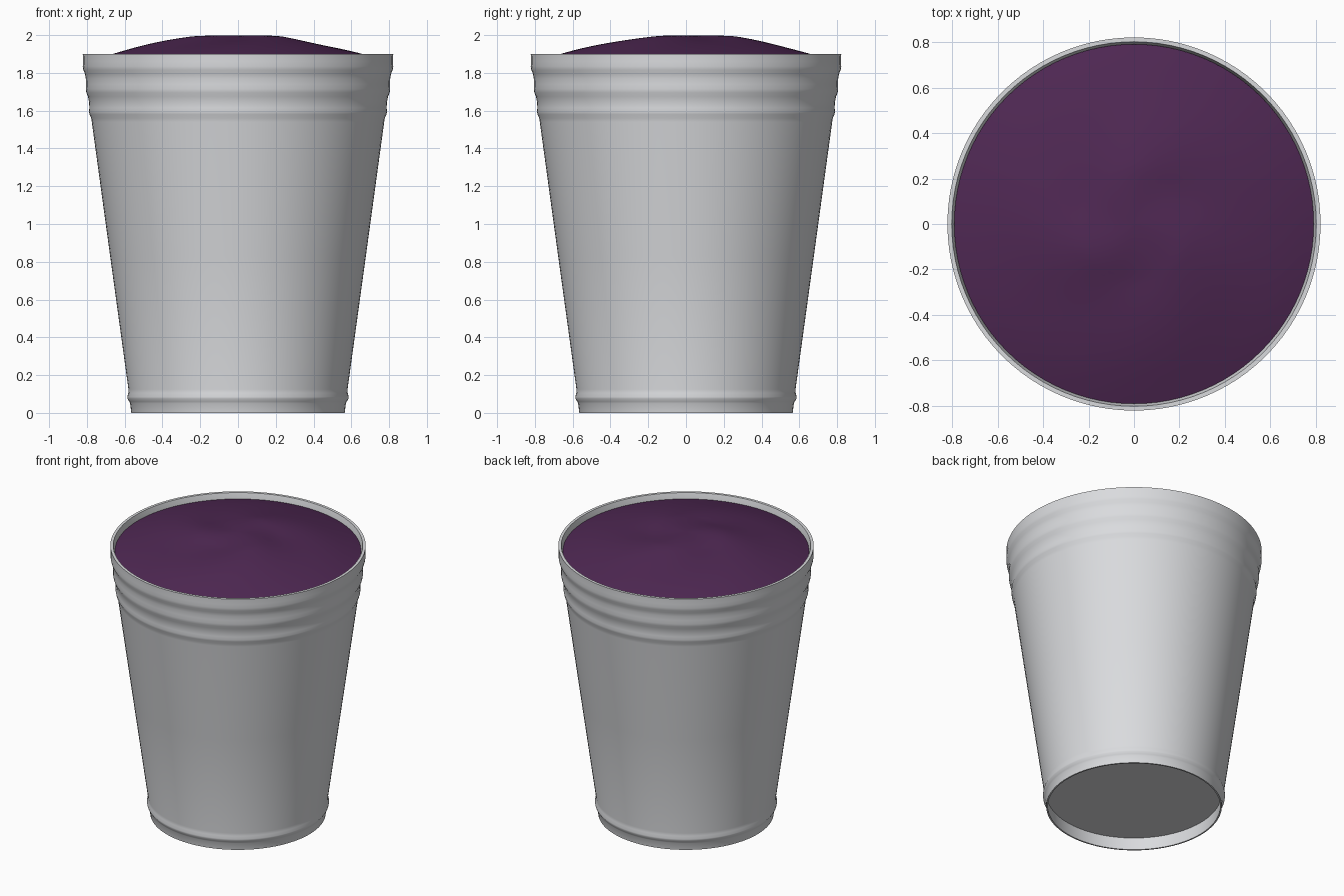
import bpy, bmesh, math

if "Cube" in bpy.data.objects:
    bpy.data.objects.remove(bpy.data.objects["Cube"])

SEG = 96


def material(name, rgb):
    m = bpy.data.materials.new(name)
    m.diffuse_color = (*rgb, 1)
    m.use_nodes = True
    m.node_tree.nodes["Principled BSDF"].inputs["Base Color"].default_value = m.diffuse_color
    return m


grey = material("light grey", (0.70, 0.71, 0.73))
purple = material("dark purple", (0.078, 0.021, 0.087))


def finish(bm, name, mat):
    bmesh.ops.recalc_face_normals(bm, faces=bm.faces)
    me = bpy.data.meshes.new(name)
    bm.to_mesh(me)
    bm.free()
    ob = bpy.data.objects.new(name, me)
    bpy.context.collection.objects.link(ob)
    me.materials.append(mat)
    bpy.ops.object.select_all(action='DESELECT')
    ob.select_set(True)
    bpy.context.view_layer.objects.active = ob
    bpy.ops.object.shade_smooth_by_angle(angle=math.radians(40))
    return ob


def ring_surface(bm, radii, height):
    """Centre vertex plus rings; height(r, angle) gives z."""
    prev = None
    for r in radii:
        if r == 0:
            ring = [bm.verts.new((0, 0, height(0, 0)))] * SEG
        else:
            angles = [2 * math.pi * i / SEG for i in range(SEG)]
            ring = [bm.verts.new((r * math.cos(a), r * math.sin(a), height(r, a)))
                    for a in angles]
        bridge(bm, prev, ring)
        prev = ring


def bridge(bm, a, b):
    if a is None:
        return
    for i in range(SEG):
        j = (i + 1) % SEG
        quad = list(dict.fromkeys((a[i], a[j], b[j], b[i])))
        bm.faces.new(quad)


def lathe(bm, profile):
    prev = None
    for r, z in profile:
        if r == 0:
            ring = [bm.verts.new((0, 0, z))] * SEG
        else:
            ring = [bm.verts.new((r * math.cos(2 * math.pi * i / SEG),
                                  r * math.sin(2 * math.pi * i / SEG), z))
                    for i in range(SEG)]
        bridge(bm, prev, ring)
        prev = ring


# Cup: recessed base, foot ring, tapered wall, three beads, rim, inside wall
profile = [
    (0, 0.09), (0.562, 0.09), (0.555, 0.0), (0.565, 0.0),
    (0.571, 0.05), (0.576, 0.06), (0.585, 0.075), (0.586, 0.085),
    (0.581, 0.105), (0.580, 0.125),
    (0.677, 0.83), (0.774, 1.54),
    (0.777, 1.56), (0.786, 1.58), (0.789, 1.595), (0.787, 1.615), (0.788, 1.64),
    (0.794, 1.675), (0.803, 1.695), (0.806, 1.715), (0.805, 1.74), (0.806, 1.77),
    (0.810, 1.795), (0.819, 1.815), (0.822, 1.835), (0.821, 1.86), (0.822, 1.90),
    (0.803, 1.90), (0.793, 1.86), (0.765, 1.60), (0.56, 0.12), (0, 0.12),
]
bm = bmesh.new()
lathe(bm, profile)
finish(bm, "cup", grey)


# Filling: low dome with three shallow swirled grooves
def dome(r, a):
    t = r / 0.792
    base = 1.999 - 0.139 * t ** 2 * (1.12 - 0.12 * t)
    phase = 3 * (a - math.radians(27) + 1.75 * (r - 0.25))
    fade = min(1, (r / 0.25) ** 2) * max(0, 1 - (r / 0.72) ** 2) ** 1.5
    return base - 0.013 * fade * math.cos(phase)


bm = bmesh.new()
ring_surface(bm, [0.792 * i / 30 for i in range(31)], dome)
fill = finish(bm, "filling", purple)
# make sure the open surface faces upward
if fill.data.polygons[0].normal.z < 0:
    fill.data.flip_normals()
